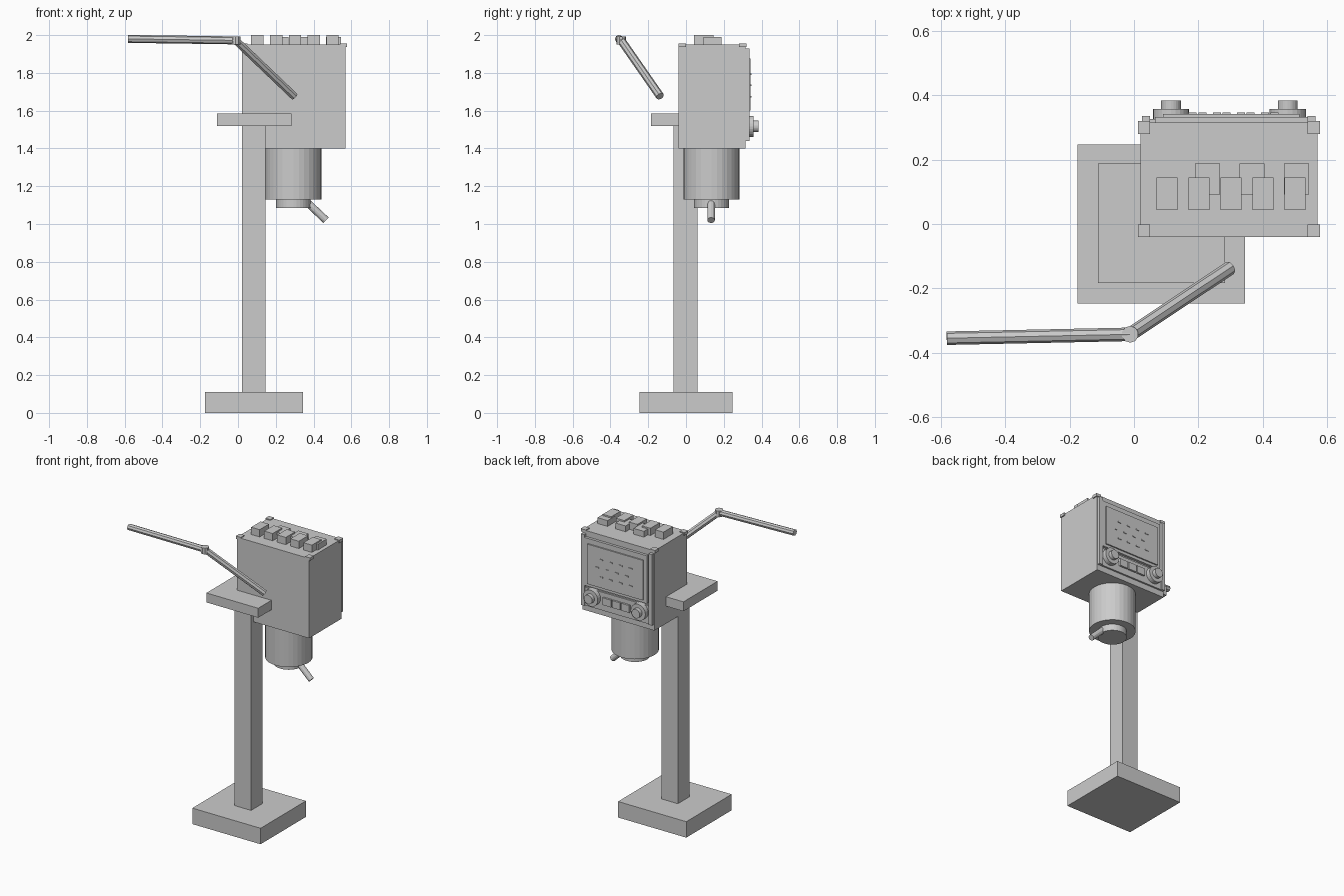
import bpy
from mathutils import Vector

cube = bpy.data.objects.get("Cube")
if cube:
    bpy.data.objects.remove(cube, do_unlink=True)

grey = bpy.data.materials.new("plain_grey")
grey.use_nodes = True
tone = (0.6, 0.6, 0.6, 1)
grey.diffuse_color = tone
grey.node_tree.nodes["Principled BSDF"].inputs["Base Color"].default_value = tone


def finish(name):
    ob = bpy.context.object
    ob.name = name
    ob.data.materials.append(grey)
    return ob


def box(name, x, y, z):
    """Box spanning the given (low, high) ranges."""
    spans = (x, y, z)
    bpy.ops.mesh.primitive_cube_add(size=1, location=[(a + b) / 2 for a, b in spans])
    ob = finish(name)
    ob.scale = [b - a for a, b in spans]
    return ob


def rod(name, start, end, radius, sides):
    """Cylinder between two points."""
    a, b = Vector(start), Vector(end)
    bpy.ops.mesh.primitive_cylinder_add(vertices=sides, radius=radius,
                                        depth=(b - a).length, location=(a + b) / 2)
    ob = finish(name)
    ob.rotation_euler = (b - a).to_track_quat("Z", "Y").to_euler()
    return ob


# Stand
box("base", (-0.175, 0.345), (-0.247, 0.247), (0, 0.11))
box("column", (0.02, 0.145), (-0.065, 0.06), (0.11, 1.53))
box("shelf", (-0.112, 0.283), (-0.184, 0.188), (1.52, 1.585))

# Cabinet with corner caps
box("cabinet", (0.02, 0.57), (-0.04, 0.315), (1.4, 1.95))
for x in (0.031, 0.559):
    for y in (-0.021, 0.3):
        box("corner_cap", (x - 0.019, x + 0.019), (y - 0.02, y + 0.02), (1.936, 1.956))

# Keys on the cabinet top
for i in range(5):
    x = 0.07 + i * 0.0995
    box("front_key", (x, x + 0.065), (0.043, 0.145), (1.945, 2.0))
for i in range(3):
    x = 0.19 + i * 0.138
    box("rear_key", (x, x + 0.078), (0.092, 0.188), (1.945, 1.99))

# Rear panel: side rails, framed screen and control strip
for x in (0.025, 0.54):
    box("side_rail", (x, x + 0.025), (0.31, 0.335), (1.44, 1.93))
box("screen_plate", (0.065, 0.54), (0.31, 0.333), (1.58, 1.91))
box("screen", (0.09, 0.515), (0.32, 0.342), (1.6, 1.875))
box("control_strip", (0.04, 0.55), (0.31, 0.327), (1.44, 1.565))
for i in range(3):
    x = 0.195 + i * 0.07
    box("push_button", (x, x + 0.062), (0.32, 0.34), (1.485, 1.535))

# Small marks on the screen
for row in range(3):
    for col in range(4):
        x = 0.17 + col * 0.075 + (row % 2) * 0.03
        z = 1.67 + row * 0.06
        box("screen_mark", (x, x + 0.025), (0.335, 0.346), (z, z + 0.008))

# Control knobs
for x in (0.115, 0.478):
    rod("knob_base", (x, 0.315, 1.517), (x, 0.358, 1.517), 0.056, 24)
    rod("knob_cap", (x, 0.35, 1.517), (x, 0.384, 1.517), 0.031, 24)

# Lower drum with spout
rod("drum", (0.293, 0.135, 1.13), (0.293, 0.135, 1.41), 0.148, 32)
rod("drum_cap", (0.293, 0.135, 1.085), (0.293, 0.135, 1.14), 0.092, 32)
rod("spout", (0.36, 0.133, 1.12), (0.466, 0.133, 1.02), 0.02, 12)

# Jointed arm
joint = Vector((-0.012, -0.343, 1.972))
rod("lower_arm", (0.298, -0.137, 1.676), joint, 0.022, 8)
rod("upper_arm", joint, (-0.582, -0.355, 1.98), 0.021, 8)
rod("arm_joint", joint - Vector((0, 0, 0.022)), joint + Vector((0, 0, 0.02)), 0.026, 10)
